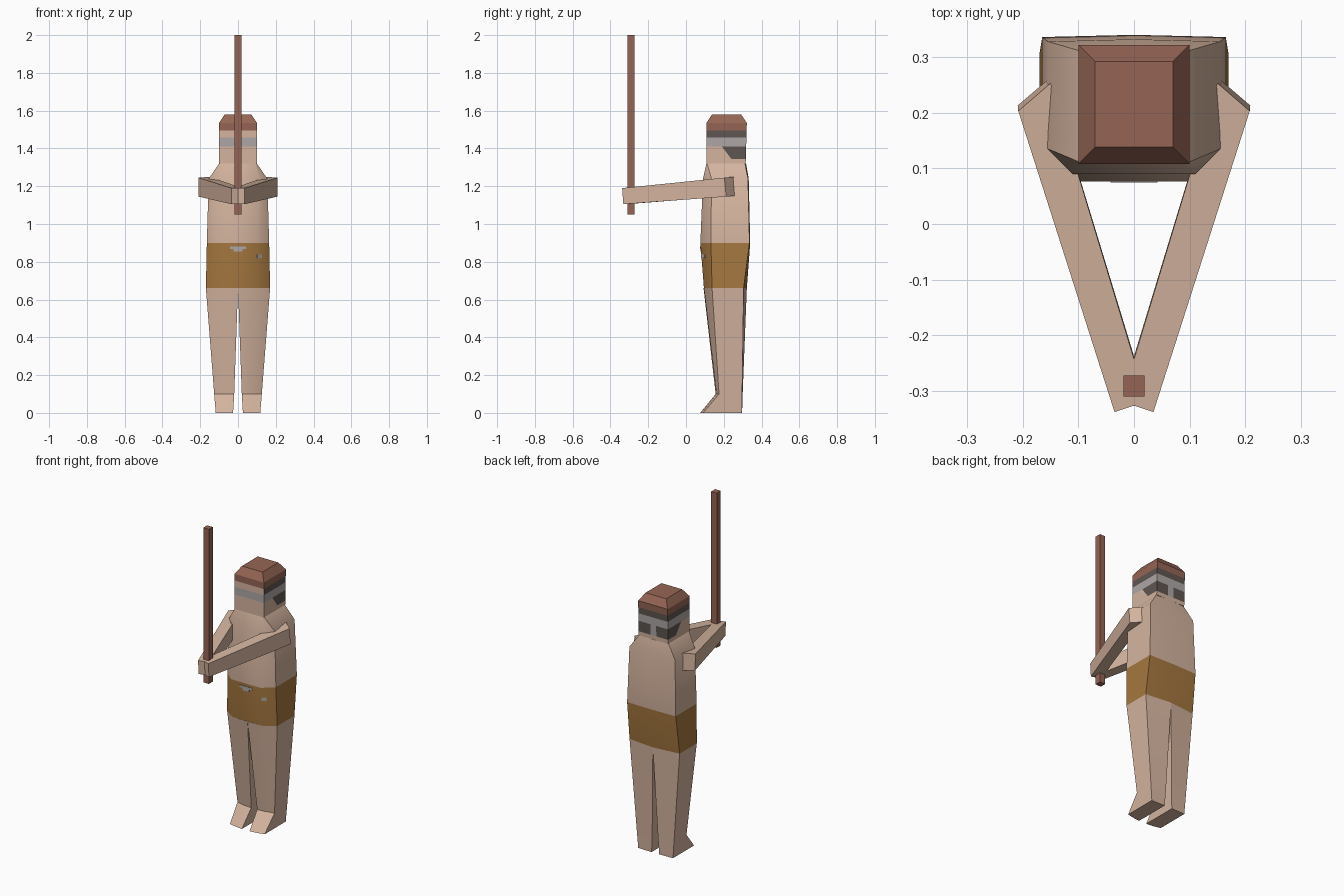
import bpy, bmesh, math
from mathutils import Vector

if "Cube" in bpy.data.objects:
    bpy.data.objects.remove(bpy.data.objects["Cube"])


def material(name, rgb):
    m = bpy.data.materials.new(name)
    m.diffuse_color = (*rgb, 1)
    m.use_nodes = True
    m.node_tree.nodes["Principled BSDF"].inputs["Base Color"].default_value = m.diffuse_color
    return m


SKIN = material("skin", (0.66, 0.456, 0.345))
PANTS = material("ochre_cloth", (0.376, 0.185, 0.05))
WOOD = material("red_brown", (0.30, 0.13, 0.09))
GREY = material("light_grey", (0.42, 0.39, 0.38))
DARK = material("dark_grey", (0.115, 0.092, 0.083))


def loft(loops):
    """Closed bmesh through equal-length loops of points."""
    bm = bmesh.new()
    rings = [[bm.verts.new(p) for p in loop] for loop in loops]
    n = len(rings[0])
    for a, b in zip(rings, rings[1:]):
        for i in range(n):
            j = (i + 1) % n
            bm.faces.new((a[i], a[j], b[j], b[i]))
    bm.faces.new(rings[0])
    bm.faces.new(rings[-1])
    bmesh.ops.recalc_face_normals(bm, faces=bm.faces)
    return bm


def finish(name, bm, mats, rule=None, smooth=None):
    """Turn a bmesh into an object; rule gives the material slot of a face."""
    if rule:
        for f in bm.faces:
            f.material_index = rule(f.calc_center_median(), f.normal)
    me = bpy.data.meshes.new(name)
    bm.to_mesh(me)
    bm.free()
    for m in mats:
        me.materials.append(m)
    ob = bpy.data.objects.new(name, me)
    bpy.context.collection.objects.link(ob)
    if smooth:
        bpy.ops.object.select_all(action='DESELECT')
        ob.select_set(True)
        bpy.context.view_layer.objects.active = ob
        bpy.ops.object.shade_smooth_by_angle(angle=math.radians(smooth))
    return ob


def box(name, centre, size, mat, turn=(0, 0, 0)):
    bm = bmesh.new()
    bmesh.ops.create_cube(bm, size=1)
    bmesh.ops.scale(bm, vec=size, verts=bm.verts)
    ob = finish(name, bm, [mat])
    ob.location = centre
    ob.rotation_euler = turn
    return ob


# Torso and trousers: chamfered front, nearly flat back
def torso_loop(z, fx, fy, sx, sy, by, cy):
    return [(-fx, fy, z), (fx, fy, z), (sx, sy, z), (sx, by, z),
            (0, cy, z), (-sx, by, z), (-sx, sy, z)]


torso = loft([torso_loop(*s) for s in (
    (0.66, 0.10, 0.095, 0.170, 0.138, 0.305, 0.322),
    (0.90, 0.10, 0.076, 0.165, 0.132, 0.336, 0.340),
    (1.24, 0.11, 0.090, 0.155, 0.135, 0.328, 0.332),
    (1.32, 0.09, 0.108, 0.100, 0.112, 0.312, 0.318))])
finish("torso", torso, [SKIN, PANTS],
       lambda c, n: 1 if c.z < 0.89 else 0, smooth=42)

# Legs with wedge-shaped feet
leg = ((0.66, [(0, 0.093), (0.10, 0.095), (0.170, 0.138), (0.170, 0.305), (0, 0.322)]),
       (0.10, [(0.02, 0.157), (0.07, 0.162), (0.126, 0.175), (0.126, 0.297), (0.02, 0.300)]),
       (0.00, [(0.026, 0.075), (0.07, 0.080), (0.118, 0.090), (0.118, 0.295), (0.026, 0.297)]))
for side, s in (("left", -1), ("right", 1)):
    bm = loft([[(s * x, y, z) for x, y in pts] for z, pts in leg])
    finish(side + "_leg", bm, [SKIN], smooth=35)

# Arms: straight beams meeting at the pole
for side, s in (("left", -1), ("right", 1)):
    hand = [(0.035, -0.338, 1.19), (0.035, -0.332, 1.105),
            (-0.023, -0.313, 1.105), (-0.023, -0.319, 1.19)]
    shoulder = [(0.208, 0.203, 1.245), (0.209, 0.213, 1.145),
                (0.152, 0.262, 1.150), (0.150, 0.253, 1.250)]
    bm = loft([[(s * x, y, z) for x, y, z in ring] for ring in (hand, shoulder)])
    finish(side + "_arm", bm, [SKIN])


# Head: box with a bevelled crown, cut for the mask band and hair
def head_loop(z, hx, y0, y1):
    return [(-hx, y0, z), (hx, y0, z), (hx, y1, z), (-hx, y1, z)]


head = loft([head_loop(1.32, 0.1, 0.108, 0.316),
             head_loop(1.535, 0.1, 0.108, 0.322),
             head_loop(1.58, 0.07, 0.138, 0.292)])
cuts = [((0, 0, z), (0, 0, 1)) for z in (1.345, 1.41, 1.457, 1.495)]
cuts += [((x, 0, 0), (1, 0, 0)) for x in (-0.02, 0.02)]
cuts.append(((0, 0.19, 1.41), (0, 0.065, 0.05)))
for co, no in cuts:
    bmesh.ops.bisect_plane(head, geom=head.verts[:] + head.edges[:] + head.faces[:],
                           plane_co=co, plane_no=no)


def head_colour(c, n):
    if c.z > 1.495:
        return 1                                   # hair
    if c.z > 1.457:
        return 0 if n.y < -0.9 else 3              # forehead or hair edge
    if c.z > 1.41:
        return 2                                   # mask band
    if c.z > 1.345 and (c.y - 0.19) * 0.065 + (c.z - 1.41) * 0.05 > 0:
        return 2 if n.y > 0.9 and abs(c.x) < 0.02 else 3   # knot or nape hair
    return 0


finish("head", head, [SKIN, WOOD, GREY, DARK], head_colour)

# Pole
box("pole", (0, -0.291, 1.525), (0.038, 0.038, 0.95), WOOD)

# Pale patches on the trousers
box("buckle_upper", (0, 0.0775, 0.875), (0.084, 0.006, 0.014), GREY)
box("buckle_lower", (0, 0.0785, 0.861), (0.045, 0.006, 0.014), GREY)
box("side_patch", (0.113, 0.091, 0.829), (0.03, 0.006, 0.02), GREY,
    (0, 0, math.radians(37)))
